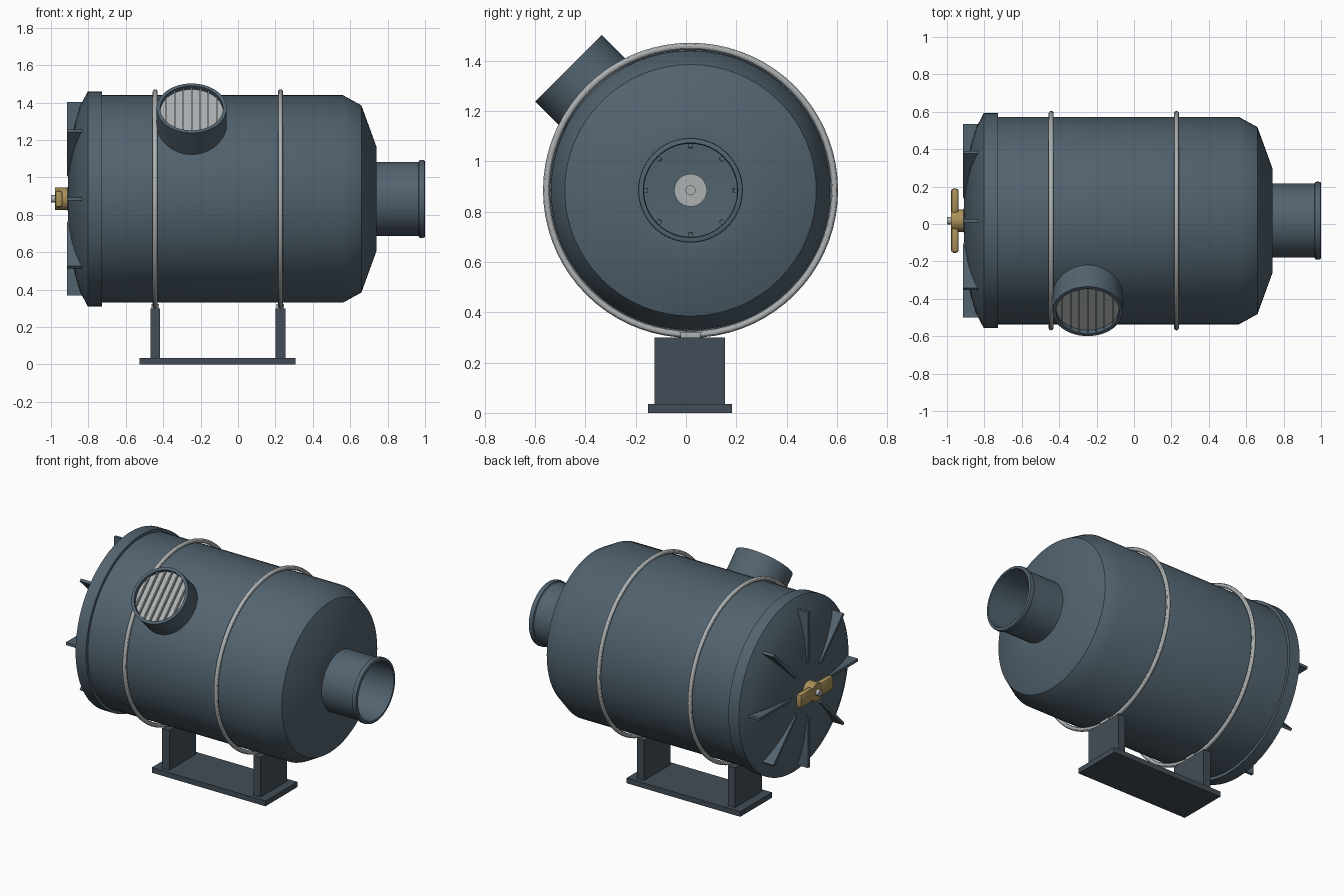
import bpy, bmesh
from math import sin, cos, pi, radians, sqrt
from mathutils import Matrix, Vector

if "Cube" in bpy.data.objects:
    bpy.data.objects.remove(bpy.data.objects["Cube"])

CY, CZ = 0.018, 0.885          # main axis position
BANDS = (-0.443, 0.227)


def material(name, rgb):
    m = bpy.data.materials.new(name)
    m.diffuse_color = (*rgb, 1)
    m.use_nodes = True
    m.node_tree.nodes["Principled BSDF"].inputs["Base Color"].default_value = m.diffuse_color
    return m


PAINT = material("blue_grey_paint", (0.085, 0.125, 0.16))
DARK = material("dark_frame", (0.055, 0.075, 0.095))
STEEL = material("steel", (0.42, 0.44, 0.45))
BRASS = material("brass", (0.40, 0.28, 0.10))
AXIS = Matrix.Translation((0, CY, CZ))


def finish(name, bm, mat, matrix=AXIS, smooth=True):
    bmesh.ops.remove_doubles(bm, verts=bm.verts, dist=1e-5)
    bmesh.ops.recalc_face_normals(bm, faces=bm.faces)
    me = bpy.data.meshes.new(name)
    bm.to_mesh(me)
    bm.free()
    me.transform(matrix)
    me.materials.append(mat)
    ob = bpy.data.objects.new(name, me)
    bpy.context.collection.objects.link(ob)
    if smooth:
        bpy.ops.object.select_all(action='DESELECT')
        ob.select_set(True)
        bpy.context.view_layer.objects.active = ob
        bpy.ops.object.shade_smooth_by_angle(angle=radians(30))
    return ob


def lathe(name, profile, mat, matrix=AXIS, closed=True, n=64):
    """Revolve (x, radius) points around the local x axis."""
    bm = bmesh.new()
    rings = [[bm.verts.new((x, r * cos(2 * pi * i / n), r * sin(2 * pi * i / n)))
              for i in range(n)] for x, r in profile]
    pairs = list(zip(rings, rings[1:]))
    if closed:
        pairs.append((rings[-1], rings[0]))
    for a, b in pairs:
        for i in range(n):
            j = (i + 1) % n
            bm.faces.new((a[i], a[j], b[j], b[i]))
    return finish(name, bm, mat, matrix)


def disc(name, x0, x1, r, mat, matrix=AXIS, n=48):
    return lathe(name, [(x0, 0), (x0, r), (x1, r), (x1, 0)], mat, matrix, False, n)


def box(name, lo, hi, mat, matrix=Matrix(), bevel=0):
    bm = bmesh.new()
    lo, hi = Vector(lo), Vector(hi)
    bmesh.ops.create_cube(bm, size=1, matrix=Matrix.Translation((lo + hi) / 2)
                          @ Matrix.Diagonal((*(hi - lo), 1)))
    if bevel:
        bmesh.ops.bevel(bm, geom=bm.edges[:], offset=bevel, segments=2,
                        profile=0.5, affect='EDGES')
    return finish(name, bm, mat, matrix, bool(bevel))


# Housing shell with stepped end cap and open outlet pipe
lathe("housing", [(-0.78, 0.555), (0.56, 0.555), (0.66, 0.50), (0.74, 0.28), (0.74, 0.198),
                  (0.965, 0.198), (0.969, 0.206), (0.976, 0.208), (0.99, 0.208),
                  (0.997, 0.206), (1.0, 0.199), (1.0, 0.188), (0.725, 0.185),
                  (0.725, 0.27), (0.65, 0.485), (0.55, 0.54), (-0.78, 0.54)], PAINT)

# Domed lid with rim collar
dome = [(-0.803, 0.575), (-0.845, 0.495), (-0.868, 0.42), (-0.887, 0.335),
        (-0.902, 0.22), (-0.909, 0.11), (-0.912, 0)]
lathe("lid", dome + [(x + 0.012, r) for x, r in reversed(dome[1:])]
      + [(-0.79, 0.556), (-0.726, 0.556), (-0.726, 0.575)], PAINT)

# Eight wedge ribs on the lid
for k in range(8):
    bm = bmesh.new()
    prof = [(-0.906, 0.165), (-0.915, 0.19), (-0.915, 0.517), (-0.828, 0.517),
            (-0.86, 0.42), (-0.885, 0.28), (-0.886, 0.17)]
    face = bm.faces.new([bm.verts.new((x, -0.009, r)) for x, r in prof])
    ext = bmesh.ops.extrude_face_region(bm, geom=[face])
    bmesh.ops.translate(bm, vec=(0, 0.018, 0),
                        verts=[v for v in ext["geom"] if isinstance(v, bmesh.types.BMVert)])
    finish(f"lid_rib_{k}", bm, PAINT, AXIS @ Matrix.Rotation(k * pi / 4, 4, 'X'), False)

# Wing nut, bolt and inner washer
disc("wing_nut_hub", -0.978, -0.908, 0.06, BRASS, n=32)
for s, side in ((1, "right"), (-1, "left")):
    y = sorted((s * 0.04, s * 0.172))
    box(f"wing_{side}", (-0.978, y[0], -0.045), (-0.938, y[1], 0.045), BRASS, AXIS, 0.014)
disc("lid_bolt", -1.0, -0.86, 0.02, STEEL, n=24)
disc("inner_washer", -0.905, -0.88, 0.065, STEEL)

# Inlet pipe, tilted 45 degrees up and to the front
d = Vector((0, -1, 1)).normalized()
e = Vector((1, 0, 0))
f = d.cross(e)
INLET = Matrix.Translation((-0.248, CY, CZ)) @ Matrix((d, e, f)).transposed().to_4x4()
lathe("inlet_pipe", [(0.48, 0.187), (0.686, 0.187), (0.686, 0.168), (0.48, 0.168)],
      PAINT, INLET)

# Slatted screen inside the inlet
disc("inlet_screen", 0.652, 0.66, 0.169, STEEL, INLET)
for i in range(-3, 4):
    x = i * 0.045
    h = sqrt(0.168 ** 2 - (abs(x) + 0.004) ** 2)
    box(f"inlet_slat_{i + 3}", (0.655, x - 0.004, -h), (0.676, x + 0.004, h), STEEL, INLET)

# Stand: base plate, posts, clamp blocks and round straps
box("base_plate", (-0.526, -0.152, 0), (0.308, 0.182, 0.035), DARK)
for k, x in enumerate(BANDS):
    box(f"post_{k}", (x - 0.026, -0.125, 0.03), (x + 0.026, 0.155, 0.30), DARK)
    box(f"clamp_block_{k}", (x - 0.02, CY - 0.04, 0.295), (x + 0.02, CY + 0.04, 0.322), STEEL)
    ring = [(x + 0.0135 * cos(a * pi / 6), 0.573 + 0.0135 * sin(a * pi / 6)) for a in range(12)]
    ob = lathe(f"strap_{k}", ring, STEEL, n=72)
    ob.data.shade_smooth()
